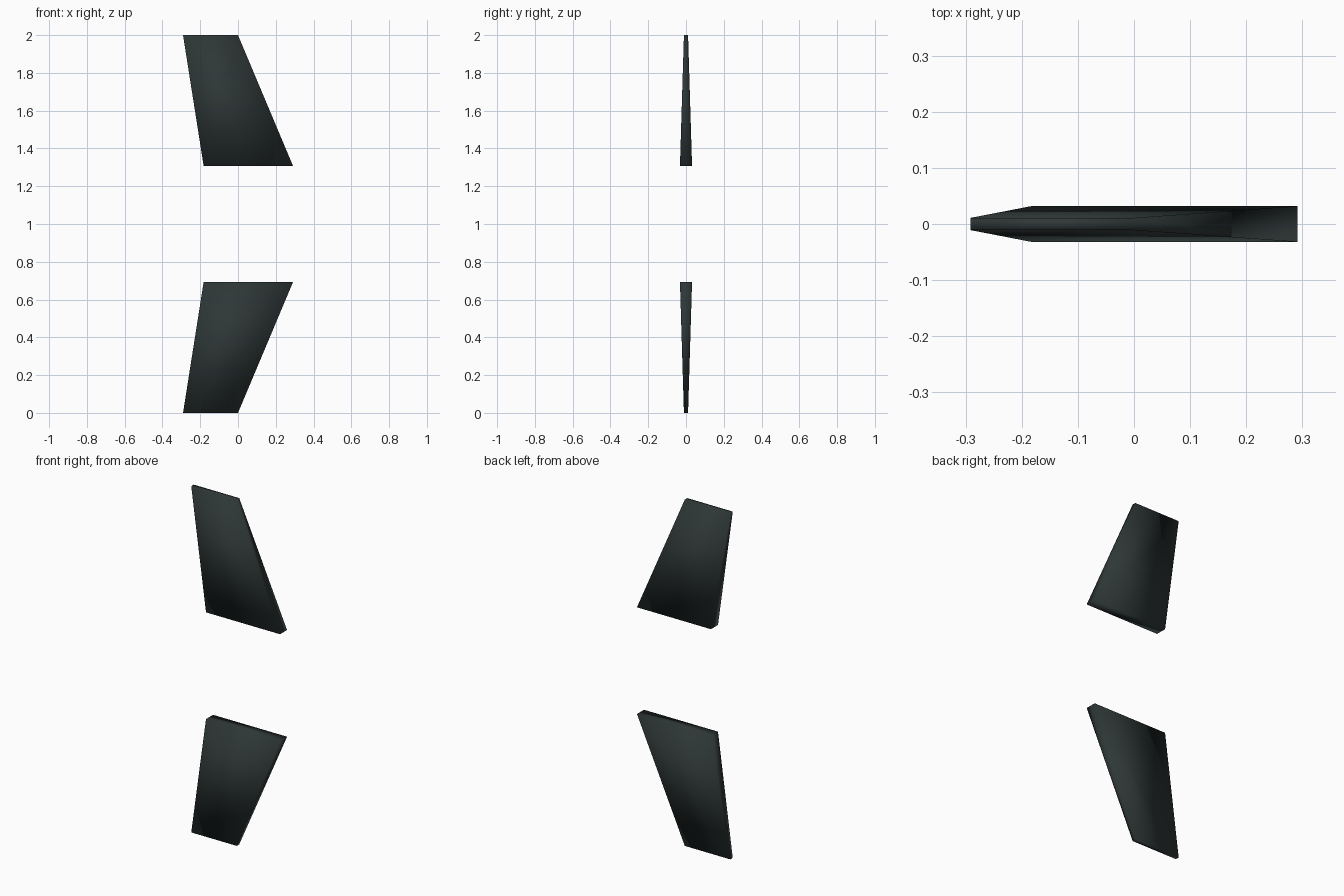
import bpy
import bmesh

cube = bpy.data.objects.get("Cube")
if cube:
    bpy.data.objects.remove(cube, do_unlink=True)

# Dark green-grey paint
paint = bpy.data.materials.new("dark_green_grey")
paint.use_nodes = True
colour = (0.027, 0.038, 0.037, 1)
paint.diffuse_color = colour
bsdf = paint.node_tree.nodes["Principled BSDF"]
bsdf.inputs["Base Color"].default_value = colour
bsdf.inputs["Roughness"].default_value = 0.7


def section(bm, x0, x1, half, z):
    """Rectangular fin section at height z."""
    corners = [(x0, -half), (x1, -half), (x1, half), (x0, half)]
    return [bm.verts.new((x, y, z)) for x, y in corners]


def make_fin(name, side):
    """Swept, tapered fin; side is +1 for upper and -1 for lower."""
    bm = bmesh.new()
    root = section(bm, -0.182, 0.291, 0.032, 1 + side * 0.308)
    tip = section(bm, -0.291, 0.0, 0.011, 1 + side)
    bm.faces.new(root)
    bm.faces.new(tip)
    for i in range(4):
        j = (i + 1) % 4
        bm.faces.new((root[i], root[j], tip[j], tip[i]))
    bmesh.ops.recalc_face_normals(bm, faces=bm.faces)
    for face in bm.faces:
        face.smooth = True
    mesh = bpy.data.meshes.new(name)
    bm.to_mesh(mesh)
    bm.free()
    mesh.materials.append(paint)
    fin = bpy.data.objects.new(name, mesh)
    bpy.context.collection.objects.link(fin)


make_fin("upper_fin", 1)
make_fin("lower_fin", -1)
